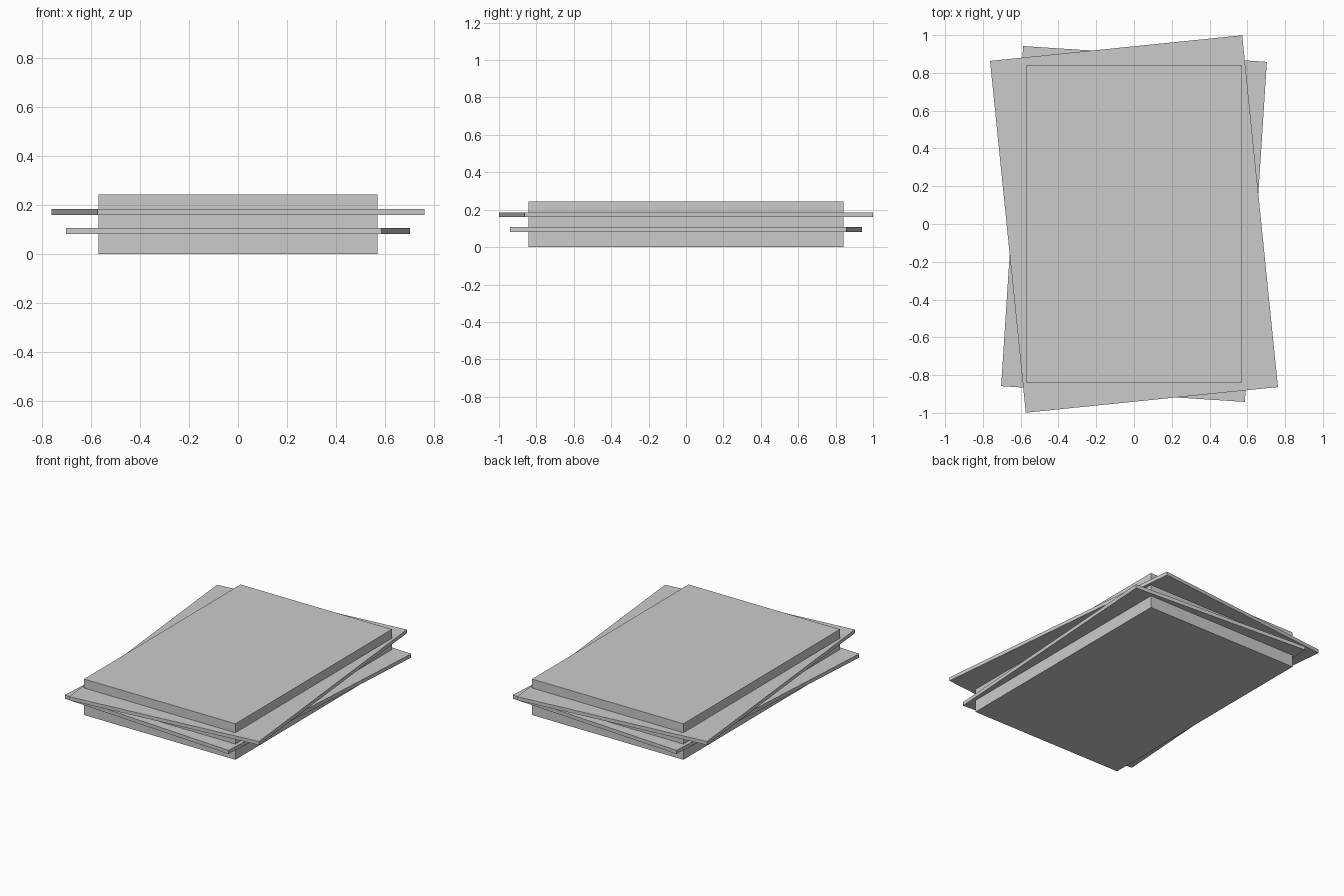
import bpy
import math

default = bpy.data.objects.get("Cube")
if default:
    bpy.data.objects.remove(default, do_unlink=True)

grey = bpy.data.materials.new("plain_grey")
grey.use_nodes = True
colour = (0.6, 0.6, 0.6, 1)
grey.diffuse_color = colour
grey.node_tree.nodes["Principled BSDF"].inputs["Base Color"].default_value = colour


def slab(name, width, depth, bottom, top, turn=0):
    """Flat box centred on the z axis, turned by degrees about it."""
    bpy.ops.mesh.primitive_cube_add(size=1, location=(0, 0, (bottom + top) / 2))
    obj = bpy.context.object
    obj.name = name
    obj.scale = (width, depth, top - bottom)
    obj.rotation_euler.z = math.radians(turn)
    obj.data.materials.append(grey)
    return obj


# Thick central block
slab("main_block", 1.14, 1.684, 0, 0.245)
# Two thin plates, twisted opposite ways
slab("lower_plate", 1.293, 1.804, 0.082, 0.107, -3.7)
slab("upper_plate", 1.342, 1.872, 0.16, 0.184, 5.8)
